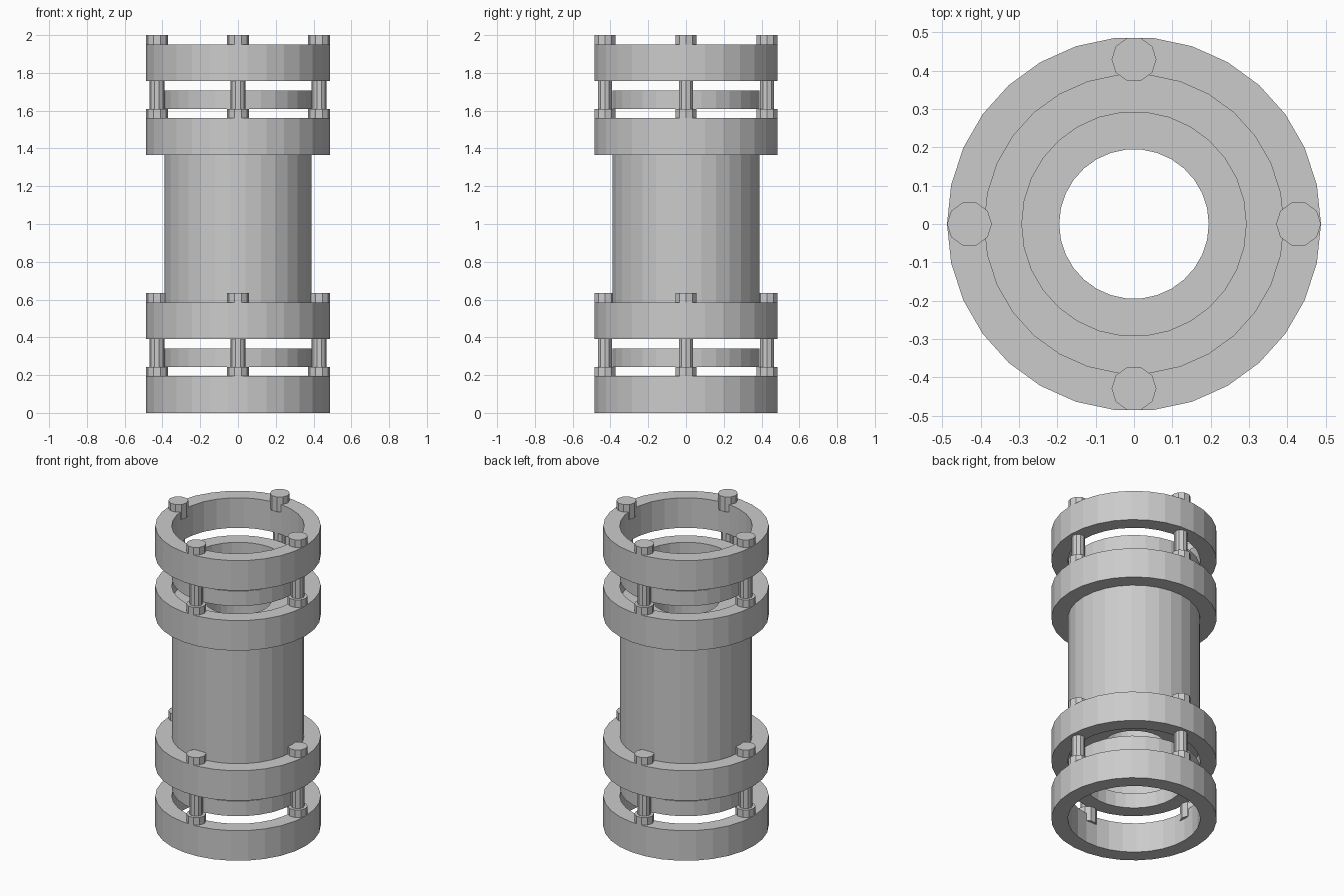
import bpy
import bmesh
from math import cos, sin, pi

cube = bpy.data.objects.get("Cube")
if cube:
    bpy.data.objects.remove(cube, do_unlink=True)

U = 2 / 41          # design module: every size is a multiple of it
SIDES = 30
TOTAL = 41

metal = bpy.data.materials.new("light_grey_metal")
metal.use_nodes = True
GREY = (0.6, 0.6, 0.6, 1)
metal.diffuse_color = GREY
metal.node_tree.nodes["Principled BSDF"].inputs["Base Color"].default_value = GREY


def finish(name, bm):
    """Turn a bmesh into a flat-shaded grey object."""
    bmesh.ops.recalc_face_normals(bm, faces=bm.faces)
    mesh = bpy.data.meshes.new(name)
    bm.to_mesh(mesh)
    bm.free()
    mesh.materials.append(metal)
    obj = bpy.data.objects.new(name, mesh)
    bpy.context.collection.objects.link(obj)
    return obj


def lathe(name, profile, sides, center=(0, 0), closed=True):
    """Revolve a (radius, height) profile, given in modules, about z."""
    bm = bmesh.new()
    loops = []
    for r, z in profile:
        loops.append([bm.verts.new(((center[0] + r * cos(2 * pi * i / sides)) * U,
                                    (center[1] + r * sin(2 * pi * i / sides)) * U,
                                    z * U)) for i in range(sides)])
    pairs = list(zip(loops, loops[1:]))
    if closed:
        pairs.append((loops[-1], loops[0]))
    else:
        bm.faces.new(loops[0])
        bm.faces.new(loops[-1])
    for a, b in pairs:
        for i in range(sides):
            j = (i + 1) % sides
            bm.faces.new((a[i], a[j], b[j], b[i]))
    return finish(name, bm)


def ring(name, inner, outer, z0, z1):
    lathe(name, [(inner, z0), (outer, z0), (outer, z1), (inner, z1)], SIDES)


# Thick central tube, its ends recessed inside the two middle flanges
ring("main_tube", 4, 8, 10, 30)

# Each end has an outer flange, a loose seal ring and an inner flange
ring("lower_outer_flange", 8, 10, 0, 4)
ring("lower_seal_ring", 6, 8, 5, 7)
ring("lower_inner_flange", 8, 10, 8, 12)
ring("upper_inner_flange", 8, 10, 28, 32)
ring("upper_seal_ring", 6, 8, 33, 35)
ring("upper_outer_flange", 8, 10, 36, 40)

# Bolts: half-sunk nut, shank and half-sunk head in one turned shape
HEAD, SHANK, BOLT_CIRCLE = 1.2, 0.8, 8.8
places = {"left": (1, 0), "back": (0, 1), "right": (-1, 0), "front": (0, -1)}
for level, base in (("lower", 3), ("upper", 31)):
    for side, (dx, dy) in places.items():
        lathe(f"{level}_{side}_bolt",
              [(HEAD, base), (HEAD, base + 2), (SHANK, base + 2),
               (SHANK, base + 8), (HEAD, base + 8), (HEAD, base + 10)],
              10, (dx * BOLT_CIRCLE, dy * BOLT_CIRCLE), closed=False)
